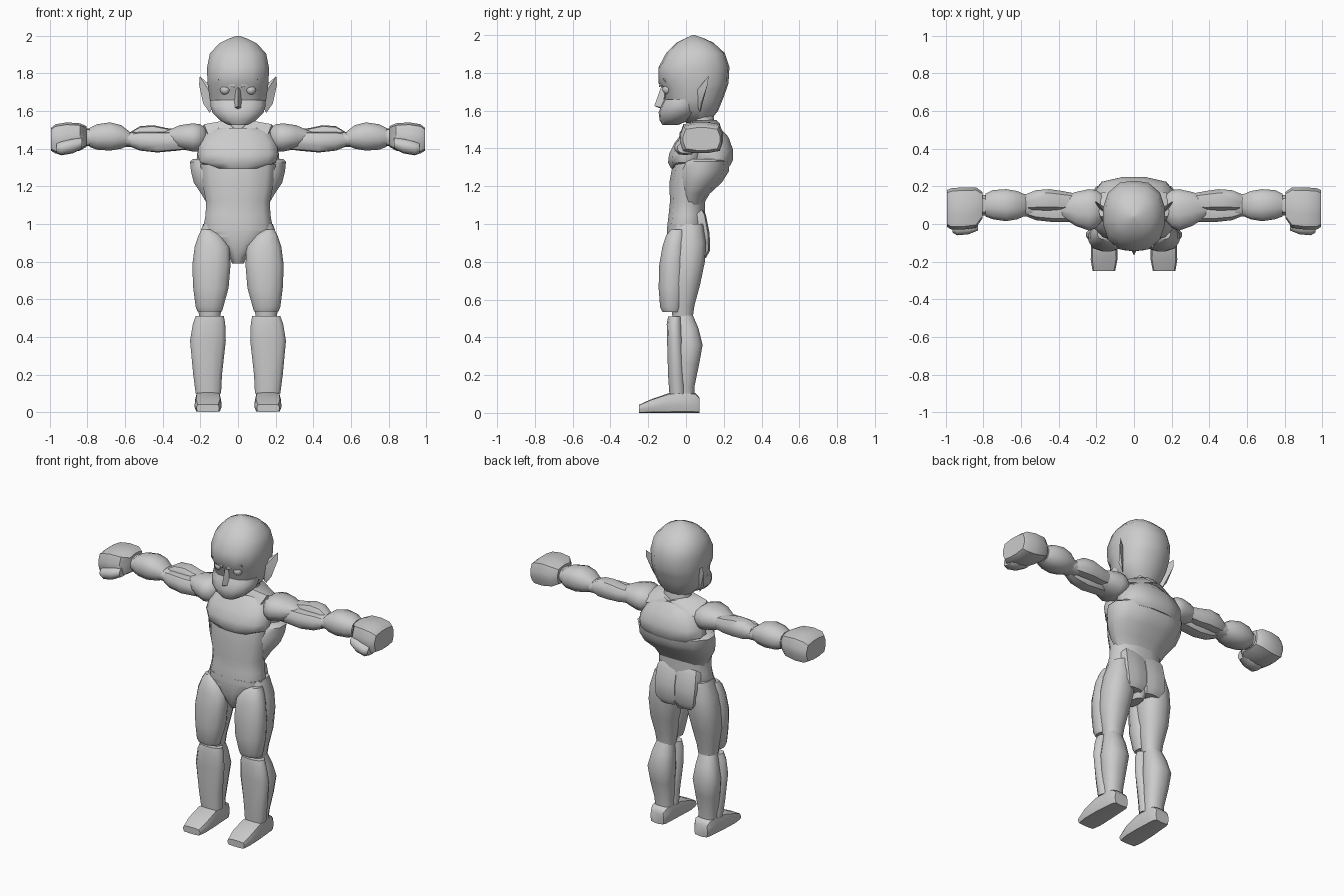
import bpy, bmesh, math
from mathutils import Vector

grey = bpy.data.materials.new("plain grey")
grey.diffuse_color = (0.6, 0.6, 0.6, 1)


def finish(name, bm, angle=45):
    bmesh.ops.recalc_face_normals(bm, faces=bm.faces)
    me = bpy.data.meshes.new(name)
    bm.to_mesh(me)
    bm.free()
    ob = bpy.data.objects.new(name, me)
    bpy.context.collection.objects.link(ob)
    me.materials.append(grey)
    bpy.ops.object.select_all(action='DESELECT')
    ob.select_set(True)
    bpy.context.view_layer.objects.active = ob
    bpy.ops.object.shade_smooth_by_angle(angle=math.radians(angle))
    return ob


def loft(name, rings, axis='z', side=1, n=12, p=2.6, angle=45):
    """rings: (position, a min, a max, b min, b max); a,b = x,y along z, y,z along x, x,z along y"""
    bm = bmesh.new()
    loops = []
    for t, a0, a1, b0, b1 in rings:
        loop = []
        for i in range(n):
            w = 2 * math.pi * (i + 0.5) / n
            c, s = math.cos(w), math.sin(w)
            k = (abs(c) ** p + abs(s) ** p) ** (-1 / p) / math.cos(math.pi / n) ** 0.5
            k = min(k, 1 / max(abs(c), abs(s)))
            a = (a0 + a1) / 2 + (a1 - a0) / 2 * c * k
            b = (b0 + b1) / 2 + (b1 - b0) / 2 * s * k
            v = {'z': (a, b, t), 'x': (t, a, b), 'y': (a, t, b)}[axis]
            loop.append(bm.verts.new((v[0] * side, v[1], v[2])))
        loops.append(loop)
    for l0, l1 in zip(loops, loops[1:]):
        for i in range(n):
            j = (i + 1) % n
            bm.faces.new((l0[i], l0[j], l1[j], l1[i]))
    bm.faces.new(loops[0])
    bm.faces.new(loops[-1])
    return finish(name, bm, angle)


def hull(name, pts, side=1):
    bm = bmesh.new()
    for x, y, z in pts:
        bm.verts.new((x * side, y, z))
    bmesh.ops.convex_hull(bm, input=bm.verts)
    return finish(name, bm, 35)


# head
loft("skull", [(1.535, -.06, .06, .00, .12), (1.60, -.125, .125, -.07, .17),
               (1.66, -.15, .15, -.115, .195), (1.715, -.157, .157, -.118, .215),
               (1.745, -.162, .162, -.145, .225), (1.83, -.165, .165, -.145, .23),
               (1.905, -.15, .15, -.105, .205), (1.96, -.1, .1, -.05, .145),
               (1.985, -.05, .05, 0, .09), (2.0, -.006, .006, .035, .047)], n=14, p=2.4)
loft("jaw", [(1.525, -.05, .05, -.125, -.04), (1.55, -.095, .095, -.14, .02),
             (1.59, -.135, .135, -.145, .075), (1.63, -.148, .148, -.13, .08),
             (1.66, -.145, .145, -.115, .08)], p=2.3, n=14)
hull("nose", [(0, -.168, 1.625), (.022, -.12, 1.615), (-.022, -.12, 1.615), (0, -.12, 1.605),
              (.012, -.11, 1.73), (-.012, -.11, 1.73), (0, -.132, 1.725)])

for s, tag in ((1, "left"), (-1, "right")):
    # face details
    bm = bmesh.new()
    bmesh.ops.create_uvsphere(bm, u_segments=12, v_segments=8, radius=.027)
    bmesh.ops.translate(bm, verts=bm.verts, vec=Vector((.068 * s, -.098, 1.713)))
    finish(tag + "_eye", bm)
    hull(tag + "_brow", [(.015, -.143, 1.725), (.02, -.14, 1.75), (.11, -.105, 1.745),
                         (.105, -.12, 1.77), (.02, -.1, 1.74), (.1, -.08, 1.76)], s)
    hull(tag + "_ear", [(.14, .065, 1.61), (.15, .075, 1.59), (.185, .08, 1.64), (.207, .115, 1.74),
                        (.203, .12, 1.785), (.155, .06, 1.71), (.15, .085, 1.74), (.18, .095, 1.67)], s)

    # arm
    loft(tag + "_deltoid", [(.16, .03, .15, 1.42, 1.50), (.20, -.02, .18, 1.385, 1.53),
                            (.24, -.035, .185, 1.385, 1.535), (.31, -.01, .17, 1.40, 1.525),
                            (.39, .04, .14, 1.43, 1.49)], 'x', s)
    loft(tag + "_biceps", [(.24, .01, .09, 1.40, 1.46), (.32, .01, .12, 1.39, 1.49),
                           (.43, .01, .12, 1.38, 1.49), (.52, .02, .12, 1.39, 1.49),
                           (.57, .04, .11, 1.41, 1.48)], 'x', s, 10)
    loft(tag + "_triceps", [(.30, .08, .16, 1.42, 1.50), (.38, .07, .175, 1.41, 1.51),
                            (.45, .07, .185, 1.41, 1.525), (.52, .07, .18, 1.41, 1.52),
                            (.57, .07, .16, 1.42, 1.49)], 'x', s, 10)
    loft(tag + "_elbow", [(.54, .04, .16, 1.41, 1.49), (.62, .04, .16, 1.41, 1.49)], 'x', s, 10)
    loft(tag + "_forearm", [(.575, .045, .155, 1.42, 1.49), (.62, .025, .175, 1.40, 1.525),
                            (.68, .015, .185, 1.39, 1.54), (.75, .025, .18, 1.395, 1.53),
                            (.79, .04, .16, 1.41, 1.51)], 'x', s)
    loft(tag + "_wrist", [(.77, .045, .155, 1.415, 1.505), (.84, .045, .155, 1.415, 1.51)], 'x', s, 10)
    loft(tag + "_fist", [(.805, .03, .17, 1.41, 1.52), (.84, -.02, .195, 1.39, 1.535),
                         (.91, -.03, .195, 1.375, 1.54), (.97, -.03, .19, 1.375, 1.53),
                         (.995, -.015, .18, 1.39, 1.51)], 'x', s, 12, 4)
    loft(tag + "_thumb", [(.83, -.035, .05, 1.40, 1.46), (.88, -.055, .05, 1.375, 1.455),
                          (.94, -.06, .05, 1.365, 1.44), (.965, -.045, .04, 1.375, 1.43)], 'x', s, 10)

    # leg
    loft(tag + "_front_thigh", [(.535, .085, .215, -.125, -.025), (.56, .078, .225, -.137, -.02),
                                (.66, .05, .238, -.145, 0), (.78, .04, .243, -.142, 0),
                                (.88, .045, .23, -.125, 0), (.94, .09, .21, -.105, .0),
                                (.97, .13, .195, -.08, -.01)], 'z', s)
    loft(tag + "_back_thigh", [(.50, .095, .205, -.07, .035), (.57, .085, .215, -.08, .045),
                               (.68, .065, .235, -.09, .075), (.80, .045, .235, -.09, .10),
                               (.90, .05, .22, -.08, .105), (1.0, .08, .185, -.06, .09)], 'z', s)
    loft(tag + "_shin", [(.10, .09, .225, -.088, .0), (.20, .085, .238, -.095, -.005),
                         (.38, .065, .255, -.10, -.015), (.47, .068, .24, -.102, -.02),
                         (.51, .075, .225, -.095, -.02)], 'z', s)
    loft(tag + "_calf", [(.05, .10, .21, -.06, .045), (.14, .10, .215, -.06, .045),
                         (.26, .09, .235, -.06, .07), (.36, .08, .245, -.06, .088),
                         (.45, .09, .225, -.06, .065), (.52, .10, .205, -.07, .035)], 'z', s)
    loft(tag + "_foot", [(-.25, .10, .22, 0, .042), (-.19, .088, .23, 0, .07),
                         (-.09, .09, .228, 0, .105), (0, .095, .22, 0, .11),
                         (.05, .098, .215, 0, .105), (.072, .11, .205, 0, .08)], 'y', s, 12, 5)
    # buttock
    loft(tag + "_buttock", [(.82, .01, .12, .0, .105), (.86, -.01, .145, .0, .128),
                            (.95, -.01, .155, .0, .125), (1.05, -.01, .15, .0, .105),
                            (1.075, .0, .14, .0, .09)], 'z', s, 12, 4)
    # trapezius
    hull(tag + "_trapezius", [(0, .03, 1.5), (.07, .03, 1.55), (.18, .04, 1.53), (.2, .12, 1.5),
                              (.07, .16, 1.55), (0, .18, 1.53), (.17, .17, 1.47), (.16, .0, 1.48),
                              (0, .0, 1.49)], s)

# neck and torso
loft("neck", [(1.46, -.10, .10, .01, .17), (1.54, -.085, .085, .02, .15),
              (1.62, -.08, .08, .02, .14)])
loft("chest", [(1.295, -.13, .13, -.08, .06), (1.325, -.20, .20, -.095, .1),
               (1.37, -.215, .215, -.09, .1), (1.43, -.205, .205, -.06, .1),
               (1.49, -.17, .17, -.015, .1), (1.51, -.13, .13, .0, .1)])
loft("upper_back", [(1.31, -.19, .19, .02, .235), (1.34, -.22, .22, .02, .25),
                    (1.39, -.215, .215, .02, .25), (1.46, -.18, .18, .02, .225),
                    (1.52, -.11, .11, .03, .17)])
loft("side_back_muscle", [(1.10, -.16, .16, -.03, .09), (1.16, -.195, .195, -.05, .125),
                          (1.22, -.235, .235, -.05, .19), (1.28, -.25, .25, -.05, .228),
                          (1.33, -.255, .255, -.03, .23), (1.345, -.24, .24, .0, .2)])
loft("abdomen", [(.93, -.17, .17, -.098, .08), (.98, -.185, .185, -.10, .1),
                 (1.05, -.172, .172, -.092, .1), (1.12, -.17, .17, -.085, .1),
                 (1.22, -.19, .19, -.088, .1), (1.32, -.2, .2, -.07, .1)])
loft("pelvis", [(.79, -.03, .03, -.06, .07), (.83, -.05, .05, -.085, .09),
                (.89, -.11, .11, -.098, .1), (.95, -.18, .18, -.10, .1),
                (1.0, -.185, .185, -.098, .1)])
